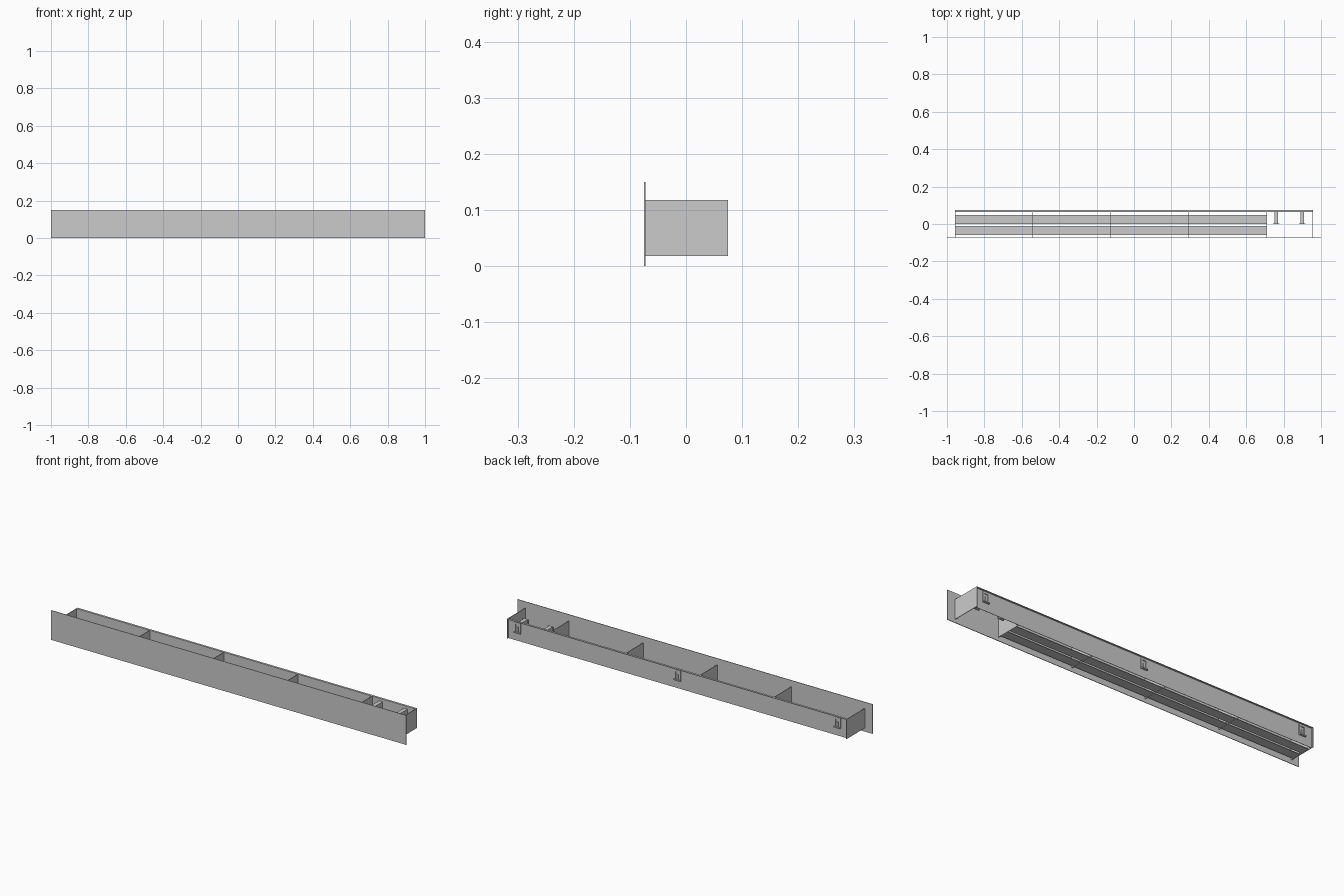
import bpy

if "Cube" in bpy.data.objects:
    bpy.data.objects.remove(bpy.data.objects["Cube"])

T = 0.003                      # sheet thickness
Z0, Z1 = 0.018, 0.118          # box height range
END = 0.957                    # outer half length of the box
BACK = 0.064                   # inner face of the back panel


def box(name, x, y, z):
    """Box from (min, max) ranges on each axis."""
    verts = [(a, b, c) for a in x for b in y for c in z]
    faces = [(0, 1, 3, 2), (4, 6, 7, 5), (0, 4, 5, 1),
             (2, 3, 7, 6), (0, 2, 6, 4), (1, 5, 7, 3)]
    mesh = bpy.data.meshes.new(name)
    mesh.from_pydata(verts, [], faces)
    obj = bpy.data.objects.new(name, mesh)
    bpy.context.collection.objects.link(obj)
    return obj


def sheet_x(name, x, y, z=(Z0, Z1)):
    return box(name, (x - T / 2, x + T / 2), y, z)


# Front fascia
box("front_panel", (-1, 1), (-0.075, -0.075 + T), (0, 0.15))

# Back panel with an outward lip along its top edge
box("back_panel", (-END + T, END - T), (BACK, BACK + 0.002), (Z0, Z1))
box("back_top_lip", (-END + T, END - T), (BACK + 0.002, 0.075), (Z1 - 0.002, Z1))

# End plates
for side, label in ((-1, "left"), (1, "right")):
    sheet_x(label + "_end", side * (END - T / 2), (-0.075 + T, 0.075))

# Inner dividers
for i in range(4):
    sheet_x("divider_%d" % (i + 1), -0.5425 + i * 0.4175, (-0.075 + T, BACK))

# Two long floor slats
for label, y in (("front_slat", (-0.059, -0.011)), ("rear_slat", (0.0, 0.048))):
    box(label, (-END + T, 0.7085), y, (Z0 + 0.001, Z0 + 0.004))

# Inner brackets in the open end bay: stem with a wider foot
for i, x in enumerate((0.76, 0.90)):
    box("bracket_stem_%d" % i, (x - 0.01, x + 0.01), (0.004, BACK), (0.055, 0.105))
    box("bracket_foot_%d" % i, (x - 0.017, x + 0.017), (0.0, 0.004), (0.055, 0.105))

# Wall hangers: framed slot plates on the back
for i, x in enumerate((-0.9, 0.0, 0.9)):
    y = (BACK + 0.002, BACK + 0.006)
    for s in (-1, 1):
        xs = sorted((x + s * 0.01, x + s * 0.018))
        box("hanger_%d_side" % i, xs, y, (0.062, 0.112))
    box("hanger_%d_top" % i, (x - 0.01, x + 0.01), y, (0.102, 0.112))
    box("hanger_%d_bottom" % i, (x - 0.018, x + 0.018), (y[0], 0.075), (0.058, 0.064))
    box("hanger_%d_tongue" % i, (x - 0.004, x + 0.004), y, (0.064, 0.088))
